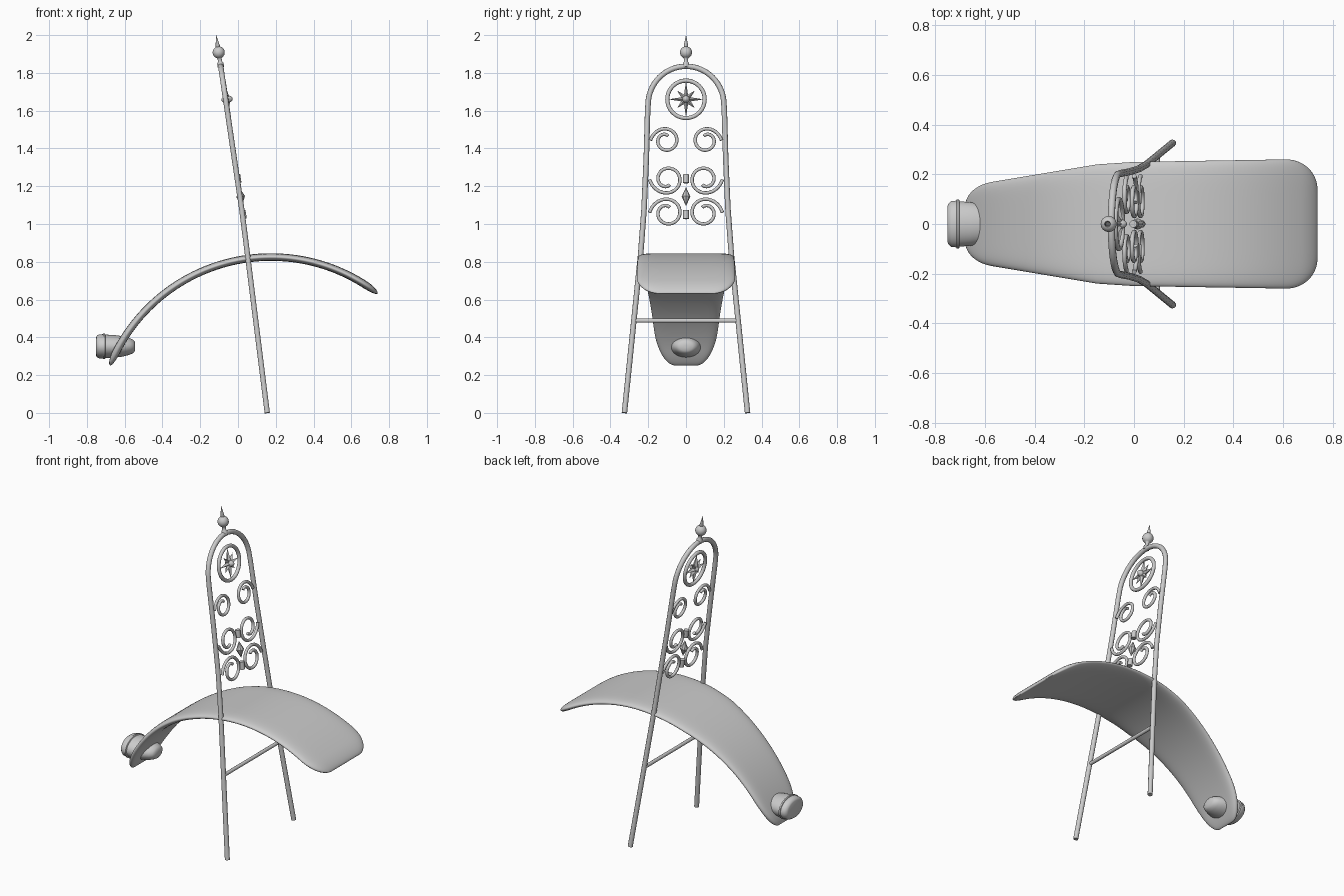
import bpy, bmesh, math
from mathutils import Vector

cube = bpy.data.objects.get("Cube")
if cube:
    bpy.data.objects.remove(cube, do_unlink=True)

STEEL = (0.6, 0.6, 0.6, 1)
steel = bpy.data.materials.new("brushed_grey")
steel.use_nodes = True
steel.diffuse_color = STEEL
steel.node_tree.nodes["Principled BSDF"].inputs["Base Color"].default_value = STEEL

TILT = -math.atan(0.147)
FRONT = 0.004  # ornaments sit slightly ahead of the bar


def lean(y, z, ahead=0.0):
    """Point on the backward-leaning plane of the bar."""
    x = 0.155 - 0.125 * z if z < 1.05 else 0.024 - 0.147 * (z - 1.05)
    return Vector((x + ahead, y, z))


def finish(obj, angle=40):
    obj.data.materials.append(steel)
    bpy.ops.object.select_all(action='DESELECT')
    obj.select_set(True)
    bpy.context.view_layer.objects.active = obj
    if obj.type == 'CURVE':
        bpy.ops.object.convert(target='MESH')
    bpy.ops.object.shade_smooth_by_angle(angle=math.radians(angle))


def mesh_object(name, bm, loc=(0, 0, 0), rot=0, angle=40):
    bmesh.ops.recalc_face_normals(bm, faces=bm.faces[:])
    mesh = bpy.data.meshes.new(name)
    bm.to_mesh(mesh)
    bm.free()
    obj = bpy.data.objects.new(name, mesh)
    obj.location = loc
    obj.rotation_euler = (0, rot, 0)
    bpy.context.collection.objects.link(obj)
    finish(obj, angle)


def tube(name, points, radius, cyclic=False):
    curve = bpy.data.curves.new(name, 'CURVE')
    curve.dimensions = '3D'
    curve.bevel_depth = radius
    curve.bevel_resolution = 3
    curve.use_fill_caps = True
    spline = curve.splines.new('POLY')
    spline.points.add(len(points) - 1)
    for p, co in zip(spline.points, points):
        p.co = (*co, 1)
    spline.use_cyclic_u = cyclic
    obj = bpy.data.objects.new(name, curve)
    bpy.context.collection.objects.link(obj)
    finish(obj)


def loft(bm, rings):
    """Skin closed rings of points and cap both ends."""
    rings = [[bm.verts.new(p) for p in ring] for ring in rings]
    for low, high in zip(rings, rings[1:]):
        for i in range(len(low)):
            j = (i + 1) % len(low)
            bm.faces.new((low[i], low[j], high[j], high[i]))
    bm.faces.new(rings[0][::-1])
    bm.faces.new(rings[-1])


def lathe(name, profile, loc, rot, sx=1.0, sy=1.0, sides=32, angle=40):
    """Revolve (radius, height) pairs about local z."""
    bm = bmesh.new()
    turns = [2 * math.pi * i / sides for i in range(sides)]
    loft(bm, [[(r * sx * math.cos(a), r * sy * math.sin(a), h) for a in turns]
              for r, h in profile])
    mesh_object(name, bm, loc, rot, angle)


# Fender: thick arched panel with rounded corners and soft edges
def half_width(x):
    stops = [(-0.72, 0.155), (-0.57, 0.17), (-0.15, 0.24), (0.0, 0.25), (0.6, 0.26), (0.9, 0.26)]
    for (x0, w0), (x1, w1) in zip(stops, stops[1:]):
        if x <= x1:
            return w0 + (w1 - w0) * (x - x0) / (x1 - x0)
    return stops[-1][1]


def round_off(d, reach):
    """Quarter-circle rise from 0 at the edge to 1 at the given reach."""
    return math.sqrt(max(1 - max(1 - d / reach, 0) ** 2, 0))


bm = bmesh.new()
R, CX, CZ, HALF = 0.92, 0.175, -0.095, 0.02
start, end, rows, cols = math.radians(157.9), math.radians(52.2), 90, 32
length = R * (start - end)
across = [math.sin(math.pi * (j / cols - 0.5)) for j in range(cols + 1)]
outline = [(v, 1) for v in across] + [(v, -1) for v in across[-2:0:-1]]
rings = []
for i in range(rows + 1):
    t = 0.5 - 0.5 * math.cos(math.pi * i / rows)
    a = start + (end - start) * t
    d0, d1 = t * length, (1 - t) * length
    w = half_width(CX + R * math.cos(a))
    w -= 0.105 * (1 - round_off(d0, 0.24)) + 0.125 * (1 - round_off(d1, 0.15))
    h = HALF * max(round_off(d0, 0.09) * round_off(d1, 0.09), 0.03)
    ring = []
    for v, face in outline:
        r = R + face * h * math.sqrt(max(1 - abs(v) ** 8, 0))
        ring.append((CX + r * math.cos(a), w * v, CZ + r * math.sin(a)))
    rings.append(ring)
loft(bm, rings)
mesh_object("fender", bm, angle=60)

# Bent bar: both legs joined by an arch
leg = [(0.326, 0), (0.24, 0.84), (0.222, 1.08), (0.21, 1.35), (0.203, 1.6)]
arch = [(0.201 * math.cos(math.pi * k / 32), 1.63 + 0.205 * math.sin(math.pi * k / 32))
        for k in range(33)]
path = leg + arch + [(-y, z) for y, z in reversed(leg)]
tube("back_bar", [lean(y, z) for y, z in path], 0.0145)
tube("cross_bar", [lean(-0.275, 0.488), lean(0.275, 0.488)], 0.011)


# Scrolls: near-circular curls flaring out to the bar, mirrored left and right
def scroll(name, cy, cz, radius, side, flip):
    pts = []
    for k in range(57):
        t = k / 56
        a = math.pi - math.radians(470) * t
        r = radius * (0.66 * (1 - 0.55 * t ** 4) + 0.34 * (1 - t) ** 8)
        pts.append(lean(side * (cy + r * math.cos(a)), cz + flip * r * math.sin(a), FRONT))
    tube(name, pts, 0.009)


for side, word in ((-1, "right"), (1, "left")):
    scroll("upper_scroll_" + word, -0.104, 1.443, 0.084, side, 1)
    scroll("middle_scroll_" + word, -0.096, 1.235, 0.097, side, -1)
    scroll("lower_scroll_" + word, -0.096, 1.061, 0.097, side, 1)

# Collars and diamond between the scrolls
for word, z in (("upper", 1.24), ("lower", 1.05)):
    lathe(word + "_collar", [(0.015, -0.023), (0.015, 0.023)], lean(0, z, FRONT), TILT, sides=16)
lathe("diamond", [(0.0005, -0.05), (0.023, 0), (0.0005, 0.05)], lean(0, 1.145, FRONT), TILT,
      sides=8, angle=20)

# Ring with an eight-pointed star and a projecting hub
ring = [2 * math.pi * k / 48 for k in range(48)]
tube("star_ring", [lean(0.099 * math.cos(a), 1.66 + 0.099 * math.sin(a), FRONT) for a in ring],
     0.011, True)
bm = bmesh.new()
rim = []
for k in range(16):
    r = 0.028 if k % 2 else (0.095 if k % 4 == 0 else 0.066)
    a = math.pi * k / 8
    rim.append(bm.verts.new((0, r * math.cos(a), r * math.sin(a))))
for x in (-0.02, 0.02):
    apex = bm.verts.new((x, 0, 0))
    for k in range(16):
        bm.faces.new((rim[k], rim[(k + 1) % 16], apex))
mesh_object("star", bm, lean(0, 1.66, FRONT), TILT, 5)
bm = bmesh.new()
bmesh.ops.create_uvsphere(bm, u_segments=16, v_segments=10, radius=0.02)
bmesh.ops.scale(bm, vec=(1.5, 1, 1), verts=bm.verts[:])
mesh_object("star_hub", bm, lean(0, 1.66, FRONT * 2), TILT)

# Finial: neck, ball and spike
ball = [(0.032 * math.sin(math.radians(d)), 0.069 - 0.032 * math.cos(math.radians(d)))
        for d in range(25, 161, 9)]
lathe("finial", [(0.017, -0.01), (0.017, 0.012), (0.011, 0.02), (0.011, 0.036)] + ball
      + [(0.012, 0.101), (0.0005, 0.162)], lean(0, 1.84), TILT)

# Tail lamp: oval lens, rim and housing closing to a rounded tip
lamp = [(0.70, 0), (0.82, 0.004), (0.93, 0.016), (0.95, 0.036), (1.0, 0.038), (1.0, 0.047),
        (0.92, 0.05), (0.89, 0.09), (0.83, 0.125), (0.75, 0.155), (0.64, 0.18), (0.52, 0.197),
        (0.36, 0.206), (0.1, 0.208)]
lathe("tail_lamp", lamp, (-0.752, 0, 0.352), math.pi / 2, 0.068, 0.099, 48)
